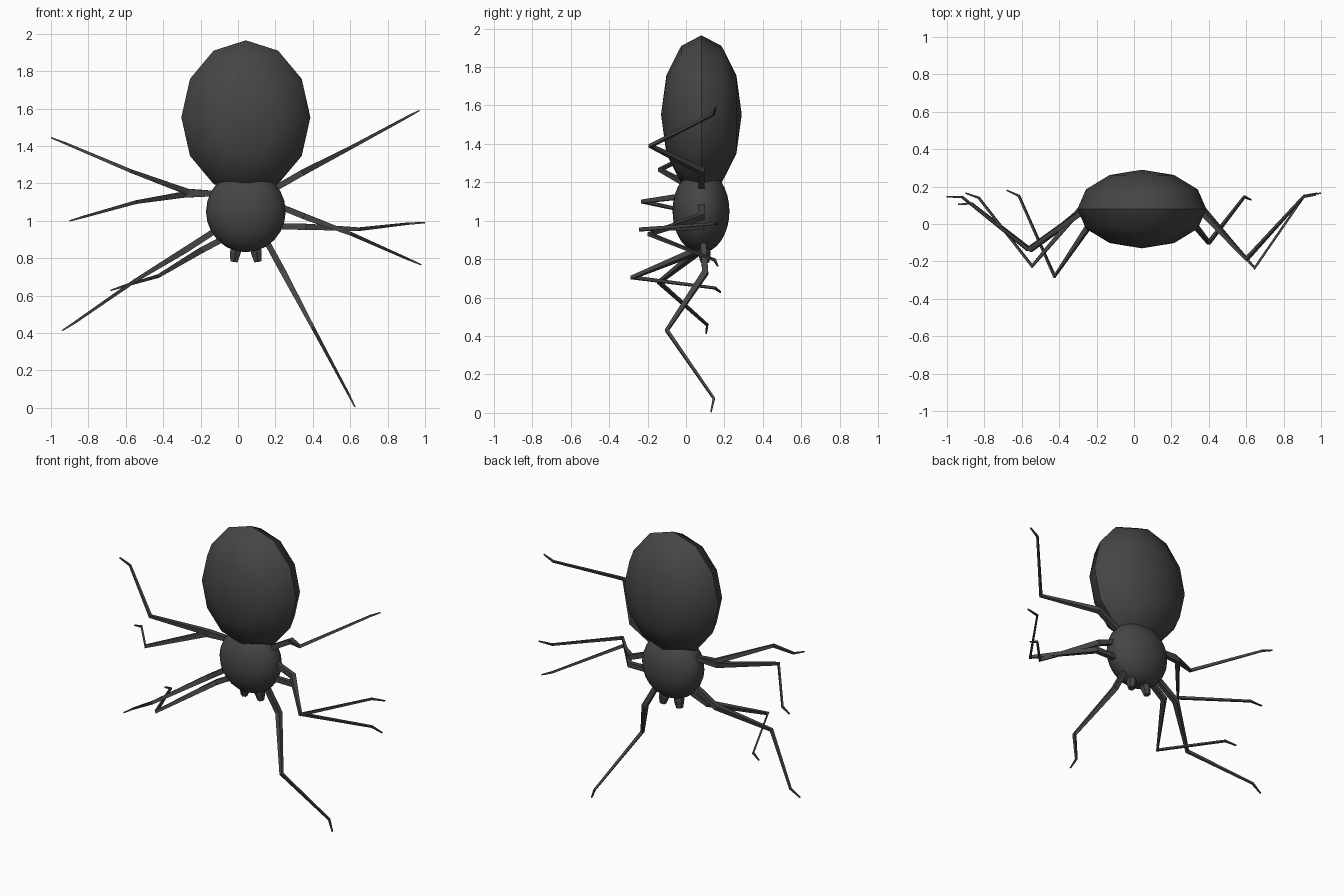
import bpy, bmesh, math
from mathutils import Vector, Matrix

if "Cube" in bpy.data.objects:
    bpy.data.objects.remove(bpy.data.objects["Cube"])

mat = bpy.data.materials.new("charcoal")
mat.diffuse_color = (0.06, 0.06, 0.06, 1)
mat.use_nodes = True
mat.node_tree.nodes["Principled BSDF"].inputs["Base Color"].default_value = mat.diffuse_color


def finish(name, bm, smooth=True):
    bmesh.ops.recalc_face_normals(bm, faces=bm.faces)
    for f in bm.faces:
        f.smooth = smooth
    me = bpy.data.meshes.new(name)
    bm.to_mesh(me)
    bm.free()
    me.materials.append(mat)
    ob = bpy.data.objects.new(name, me)
    bpy.context.collection.objects.link(ob)
    return ob


def ellipsoid(name, center, radii, segs, rings, seam=False):
    # poles along y; optional sharp seam around the equator
    bm = bmesh.new()
    bmesh.ops.create_uvsphere(bm, u_segments=segs, v_segments=rings, radius=1)
    if seam:
        for e in bm.edges:
            if all(abs(v.co.z) < 1e-4 for v in e.verts):
                e.smooth = False
    bm.transform(Matrix.Translation(center)
                 @ Matrix.Diagonal((*radii, 1))
                 @ Matrix.Rotation(math.pi / 2, 4, 'X'))
    return finish(name, bm)


def tube(name, points, widths, sides=4):
    # tapered limb with mitred rings along a path
    pts = [Vector(p) for p in points]
    bm = bmesh.new()
    rings = []
    for i, p in enumerate(pts):
        a = (p - pts[i - 1]).normalized() if i else (pts[1] - p).normalized()
        b = (pts[i + 1] - p).normalized() if i < len(pts) - 1 else a
        t = (a + b).normalized()
        u = t.cross(Vector((0, 1, 0))).normalized()
        w = t.cross(u)
        ring = []
        for k in range(sides):
            g = 2 * math.pi * (k + 0.5) / sides
            ring.append(bm.verts.new(p + widths[i] * (u * math.cos(g) + w * math.sin(g))))
        rings.append(ring)
    for r, s in zip(rings, rings[1:]):
        for k in range(sides):
            n = (k + 1) % sides
            bm.faces.new((r[k], r[n], s[n], s[k]))
    bm.faces.new(rings[0])
    bm.faces.new(rings[-1])
    return finish(name, bm, False)


# body
ellipsoid("abdomen", (0.042, 0.08, 1.553), (0.345, 0.21, 0.412), 12, 6, True)
ellipsoid("head_thorax", (0.042, 0.078, 1.05), (0.213, 0.148, 0.218), 24, 16)

# fangs
for side, s in (("left", -1), ("right", 1)):
    x = 0.042
    tube("fang_" + side,
         [(x + s * 0.045, 0.085, 0.91), (x + s * 0.056, 0.095, 0.83), (x + s * 0.064, 0.10, 0.782)],
         [0.03, 0.033, 0.022], 6)

# legs: hip, first joint, knee, ankle, tip
legs = {
    "right_leg_1": [(0.14, 0.08, 1.14), (0.35, 0.08, 1.26), (0.60, -0.185, 1.39), (0.905, 0.145, 1.555), (0.97, 0.155, 1.59)],
    "right_leg_2": [(0.14, 0.08, 0.97), (0.37, 0.08, 0.968), (0.645, -0.235, 0.955), (0.91, 0.15, 0.985), (1.0, 0.165, 0.99)],
    "right_leg_3": [(0.14, 0.08, 1.11), (0.36, 0.08, 1.022), (0.605, -0.19, 0.93), (0.91, 0.15, 0.795), (0.98, 0.165, 0.765)],
    "right_leg_4": [(0.12, 0.085, 0.95), (0.24, 0.10, 0.73), (0.40, -0.10, 0.43), (0.59, 0.145, 0.075), (0.625, 0.13, 0.005)],
    "left_leg_1": [(-0.06, 0.08, 1.14), (-0.27, 0.07, 1.155), (-0.57, -0.135, 1.265), (-0.92, 0.145, 1.413), (-1.0, 0.145, 1.445)],
    "left_leg_2": [(-0.06, 0.08, 1.15), (-0.29, 0.075, 1.14), (-0.545, -0.225, 1.10), (-0.83, 0.14, 1.02), (-0.9, 0.165, 1.0)],
    "left_leg_3": [(-0.03, 0.08, 0.93), (-0.20, 0.05, 0.84), (-0.425, -0.28, 0.705), (-0.615, 0.15, 0.65), (-0.68, 0.18, 0.628)],
    "left_leg_4": [(-0.04, 0.08, 1.0), (-0.28, 0.07, 0.845), (-0.55, -0.14, 0.68), (-0.87, 0.11, 0.458), (-0.94, 0.105, 0.413)],
}
for name, path in legs.items():
    tube(name, path, [0.022, 0.023, 0.014, 0.009, 0.005])
